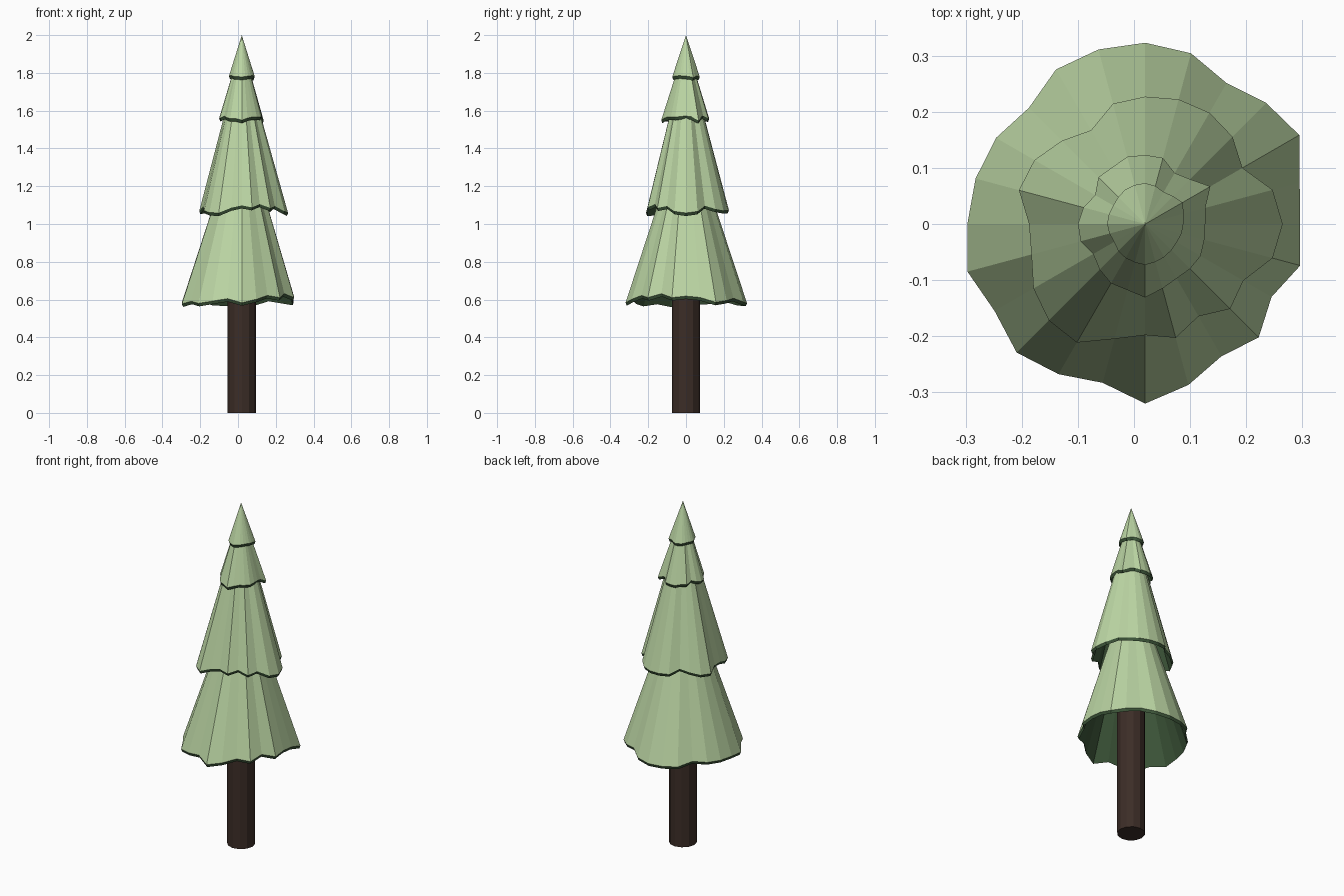
import bpy, bmesh, math

if "Cube" in bpy.data.objects:
    bpy.data.objects.remove(bpy.data.objects["Cube"])

CX = 0.02   # the tree axis sits slightly right of the bounding-box centre
LIP = 0.016


def material(name, rgb):
    m = bpy.data.materials.new(name)
    m.diffuse_color = (*rgb, 1)
    m.use_nodes = True
    m.node_tree.nodes["Principled BSDF"].inputs["Base Color"].default_value = m.diffuse_color
    return m


needles = material("needles", (0.50, 0.67, 0.37))
shade = material("needle_underside", (0.045, 0.09, 0.04))
bark = material("bark", (0.045, 0.026, 0.02))


def tier(name, radii, rim_z, drop, apex_z):
    """Faceted hollow cone with a ragged rim; longer branches hang lower."""
    mean = sum(radii) / len(radii)
    bm = bmesh.new()
    top = bm.verts.new((CX, 0, apex_z))
    under = bm.verts.new((CX, 0, apex_z - 0.08))
    outer, inner = [], []
    for i, mm in enumerate(radii):
        a = 2 * math.pi * i / len(radii)
        r, z = mm / 1000, rim_z - drop * (mm - mean) / 1000
        outer.append(bm.verts.new((CX + r * math.cos(a), r * math.sin(a), z)))
        q = r - 0.006
        inner.append(bm.verts.new((CX + q * math.cos(a), q * math.sin(a), z - LIP)))
    n = len(radii)
    for i in range(n):
        j = (i + 1) % n
        bm.faces.new((outer[i], outer[j], top))
        bm.faces.new((inner[i], inner[j], outer[j], outer[i])).material_index = 1
        bm.faces.new((inner[j], inner[i], under)).material_index = 1
    me = bpy.data.meshes.new(name)
    bm.to_mesh(me)
    bm.free()
    me.materials.append(needles)
    me.materials.append(shade)
    bpy.context.collection.objects.link(bpy.data.objects.new(name, me))


# Branch tiers: rim radii in thousandths, every 15 degrees from +x
tier("bottom_branches",
     [276, 285, 317, 305, 290, 315, 323, 322, 318, 293, 307, 313,
      317, 328, 310, 324, 309, 293, 320, 297, 272, 286, 260, 286],
     0.597, 0.8, 1.56)
tier("middle_branches",
     [245, 235, 200, 220, 229, 230, 227, 222, 193, 210, 228, 233,
      207, 210, 230, 243, 244, 212, 198, 210, 190, 214, 202, 235],
     1.08, 0.85, 1.93)
tier("upper_branches",
     [107, 111, 134, 113, 105, 122, 123, 124, 117, 118, 103, 114,
      120, 119, 107, 115, 122, 122, 131, 119, 112, 113, 114, 109],
     1.563, 0.9, 1.96)
tier("top_branches",
     [68, 71, 77, 70, 66, 70, 73, 72, 71, 68, 66, 67,
      68, 66, 64, 68, 70, 71, 73, 70, 68, 66, 65, 67],
     1.782, 0.9, 2.0)

# Trunk
bpy.ops.mesh.primitive_cylinder_add(vertices=12, radius=0.075, depth=0.9,
                                    location=(CX, 0, 0.45))
trunk = bpy.context.object
trunk.name = "trunk"
trunk.data.materials.append(bark)
